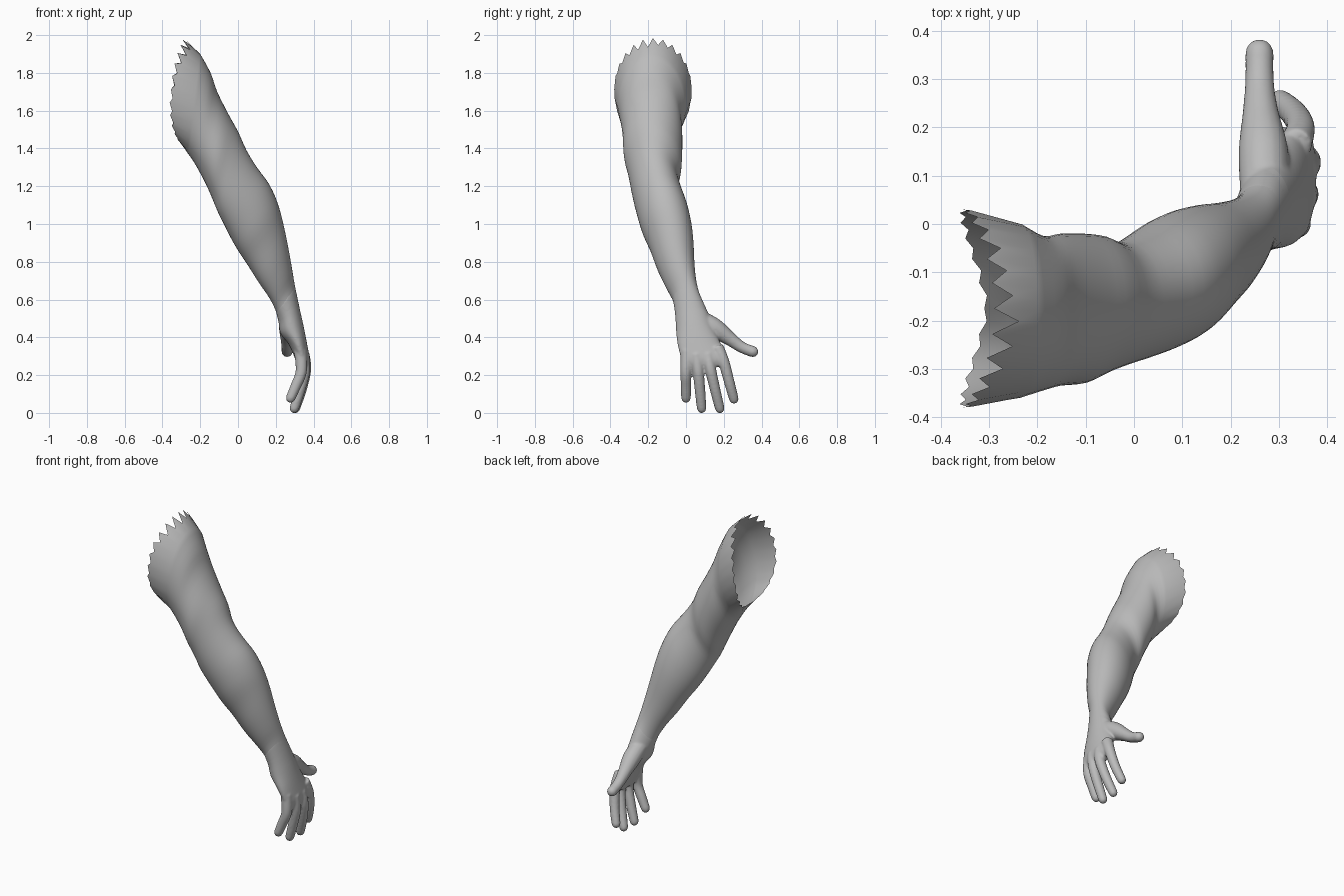
import bpy, bmesh, math, random
from mathutils import Vector

if "Cube" in bpy.data.objects:
    bpy.data.objects.remove(bpy.data.objects["Cube"])

random.seed(4)
SEG = 48

skin = bpy.data.materials.new("plain grey")
skin.diffuse_color = (0.5, 0.5, 0.5, 1)
skin.use_nodes = True
skin.node_tree.nodes["Principled BSDF"].inputs["Base Color"].default_value = skin.diffuse_color

# Sections: outer x, z / inner x, z / front y, back y
SECTIONS = [
    (-0.29, 1.985, -0.31, 1.44, -0.38, 0.03),
    (-0.20, 1.90, -0.27, 1.38, -0.36, 0.0),
    (-0.145, 1.80, -0.235, 1.33, -0.345, -0.025),
    (-0.11, 1.70, -0.195, 1.26, -0.335, -0.02),
    (-0.05, 1.58, -0.16, 1.19, -0.33, -0.02),
    (0.0, 1.49, -0.13, 1.12, -0.31, -0.025),
    (0.045, 1.39, -0.105, 1.06, -0.295, -0.04),
    (0.10, 1.30, -0.075, 1.00, -0.28, -0.02),
    (0.165, 1.21, -0.04, 0.93, -0.26, 0.01),
    (0.21, 1.11, 0.0, 0.86, -0.235, 0.03),
    (0.24, 1.00, 0.05, 0.785, -0.195, 0.04),
    (0.265, 0.88, 0.11, 0.69, -0.155, 0.045),
    (0.285, 0.77, 0.165, 0.61, -0.11, 0.055),
    (0.30, 0.68, 0.20, 0.54, -0.07, 0.075),
    (0.325, 0.56, 0.215, 0.48, -0.057, 0.12),
    (0.345, 0.47, 0.225, 0.42, -0.053, 0.15),
    (0.365, 0.37, 0.27, 0.36, -0.045, 0.185),
    (0.378, 0.29, 0.305, 0.28, -0.025, 0.22),
    (0.37, 0.25, 0.32, 0.24, -0.005, 0.20),
]


def spline(rows, steps):
    """Catmull-Rom through rows of numbers."""
    out = []
    for i in range(len(rows) - 1):
        a, b, c, d = (rows[max(0, min(len(rows) - 1, i + k))] for k in (-1, 0, 1, 2))
        for s in range(steps):
            t = s / steps
            out.append([0.5 * (2 * q + (r - p) * t + (2 * p - 5 * q + 4 * r - w) * t * t
                               + (3 * q - p - 3 * r + w) * t ** 3)
                        for p, q, r, w in zip(a, b, c, d)])
    out.append(list(rows[-1]))
    return out


def section_ring(row):
    px, pz, qx, qz, y0, y1 = row
    ring = []
    for k in range(SEG):
        a = 2 * math.pi * k / SEG
        c, s = math.cos(a), math.sin(a)
        ring.append(Vector(((px + qx) / 2 + (px - qx) / 2 * c,
                            (y0 + y1) / 2 + (y1 - y0) / 2 * s,
                            (pz + qz) / 2 + (pz - qz) / 2 * c)))
    return ring


def loft(bm, rings, caps):
    vs = [[bm.verts.new(p) for p in r] for r in rings]
    for a, b in zip(vs, vs[1:]):
        n = len(a)
        for k in range(n):
            bm.faces.new((a[k], a[(k + 1) % n], b[(k + 1) % n], b[k]))
    if caps:
        bm.faces.new(vs[0][::-1])
        bm.faces.new(vs[-1])


def digit(bm, points):
    """Rounded tapering tube through (x, y, z, radius) points."""
    path = spline(points, 5)
    end, prev = Vector(path[-1][:3]), Vector(path[-2][:3])
    d, r = (end - prev).normalized(), path[-1][3]
    base = end - d * r
    path = [p for p in path if (Vector(p[:3]) - base).dot(d) < -0.002]
    for a in (0, 25, 50, 70, 84):
        t = math.radians(a)
        path.append([*(base + d * r * math.sin(t)), r * math.cos(t)])
    rings = []
    for i, p in enumerate(path):
        d = (Vector(path[min(i + 1, len(path) - 1)][:3]) - Vector(path[max(i - 1, 0)][:3])).normalized()
        u = d.cross(Vector((1, 0, 0))).normalized()
        v = d.cross(u)
        rings.append([Vector(p[:3]) + (u * math.cos(k * math.pi / 8) + v * math.sin(k * math.pi / 8)) * p[3]
                      for k in range(16)])
    loft(bm, rings, True)


def make(name, bm):
    bmesh.ops.recalc_face_normals(bm, faces=bm.faces)
    for f in bm.faces:
        f.smooth = True
    me = bpy.data.meshes.new(name)
    bm.to_mesh(me)
    bm.free()
    me.materials.append(skin)
    ob = bpy.data.objects.new(name, me)
    bpy.context.collection.objects.link(ob)
    return ob


# Arm: open shell with a torn, bowed shoulder rim
rim = section_ring(SECTIONS[0])
for k, p in enumerate(rim):
    a = 2 * math.pi * k / SEG
    top = max(0, math.cos(a))
    p.x -= 0.055 * math.sin(a) ** 2 + 0.03 * max(0, -math.cos(a)) * abs(math.sin(a))
    if k % 2:
        p += Vector((0.05, 0, -0.045)) * (0.25 + 0.75 * top) * random.uniform(0.7, 1.1)
bm = bmesh.new()
loft(bm, [rim] + [section_ring(r) for r in spline(SECTIONS[1:15], 3)], False)
make("arm", bm)

# Hand: palm, fingers and thumb fused into one smooth skin
bm = bmesh.new()
loft(bm, [section_ring(r) for r in spline(SECTIONS[13:], 4)], True)
FINGERS = [
    [(0.33, 0.005, 0.33), (0.335, 0.0, 0.22), (0.305, 0.0, 0.14), (0.268, 0.0, 0.055)],
    [(0.345, 0.055, 0.31), (0.352, 0.065, 0.22), (0.325, 0.075, 0.11), (0.29, 0.085, 0.0)],
    [(0.345, 0.115, 0.31), (0.358, 0.13, 0.23), (0.335, 0.155, 0.12), (0.295, 0.185, 0.0)],
    [(0.335, 0.165, 0.35), (0.345, 0.20, 0.27), (0.33, 0.23, 0.16), (0.295, 0.26, 0.05)],
]
for f in FINGERS:
    digit(bm, [(*p, r) for p, r in zip(f, (0.034, 0.03, 0.028, 0.025))])
digit(bm, [(0.27, 0.06, 0.50, 0.05), (0.268, 0.15, 0.45, 0.052), (0.262, 0.235, 0.39, 0.037),
           (0.26, 0.30, 0.345, 0.03), (0.26, 0.382, 0.315, 0.03)])
hand = make("hand", bm)
m = hand.modifiers.new("fuse", 'REMESH')
m.mode = 'VOXEL'
m.voxel_size = 0.006
m.use_smooth_shade = True
m = hand.modifiers.new("soften", 'SMOOTH')
m.factor = 0.5
m.iterations = 8
